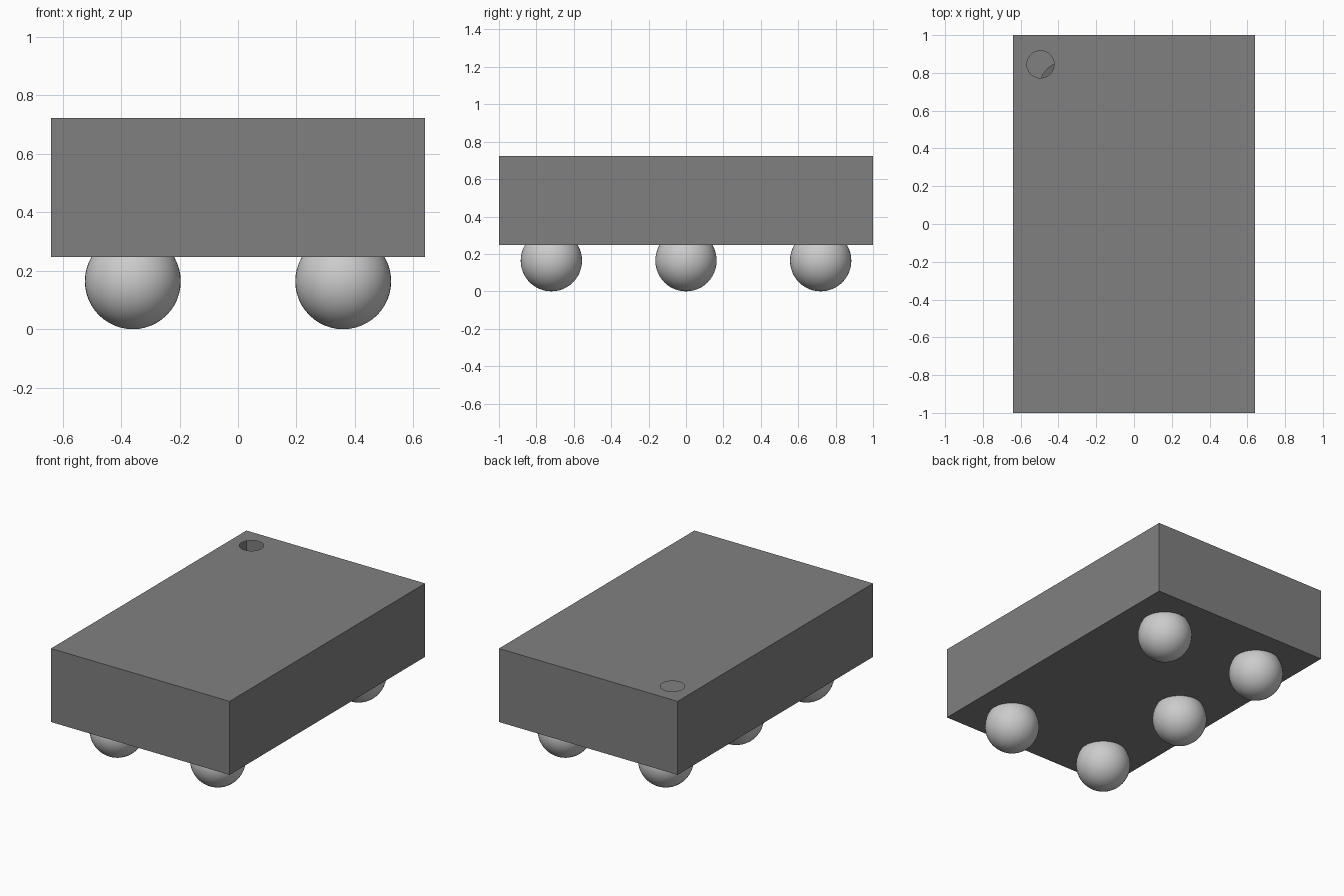
import bpy, bmesh, math
from mathutils import Matrix, Vector

if "Cube" in bpy.data.objects:
    bpy.data.objects.remove(bpy.data.objects["Cube"], do_unlink=True)

HX, HY = 0.64, 1.0            # half width and half length of the package
Z0, Z1 = 0.247, 0.723         # underside and top of the package
R = 0.164                     # solder ball radius (centre is at z = R)
RIM = math.sqrt(R * R - (Z0 - R) ** 2)   # ball radius where it meets the underside
SEG = 48
BALLS = {                     # the centre left position is empty
    "front_right": (-0.36, -0.72), "front_left": (0.36, -0.72),
    "middle_right": (-0.36, 0.0),
    "back_right": (-0.36, 0.72), "back_left": (0.36, 0.72),
}
MARKER = (-0.495, 0.845, 0.072)          # round pin-one opening in the top


def material(name, v):
    m = bpy.data.materials.new(name)
    m.use_nodes = True
    m.diffuse_color = (v, v, v, 1)
    m.node_tree.nodes["Principled BSDF"].inputs["Base Color"].default_value = (v, v, v, 1)
    return m


def make_object(name, bm, mat):
    me = bpy.data.meshes.new(name)
    bm.to_mesh(me)
    bm.free()
    me.materials.append(mat)
    ob = bpy.data.objects.new(name, me)
    bpy.context.collection.objects.link(ob)
    return ob


def loop_edges(bm, points):
    vs = [bm.verts.new(p) for p in points]
    return vs, [bm.edges.new((vs[i - 1], vs[i])) for i in range(len(vs))]


def plate(bm, z, holes, normal):
    """Rectangle pierced by round holes; returns its corner vertices."""
    corners, edges = loop_edges(
        bm, [(-HX, -HY, z), (HX, -HY, z), (HX, HY, z), (-HX, HY, z)])
    for x, y, r in holes:
        angles = [2 * math.pi * i / SEG for i in range(SEG)]
        edges += loop_edges(
            bm, [(x + r * math.cos(a), y + r * math.sin(a), z) for a in angles])[1]
    res = bmesh.ops.triangle_fill(bm, use_beauty=True, edges=edges, normal=normal)
    for f in res["geom"]:
        if isinstance(f, bmesh.types.BMFace):
            f.normal_update()
            if f.normal.dot(Vector(normal)) < 0:
                f.normal_flip()
    return corners


dark = material("dark_grey_plastic", 0.216)
light = material("light_grey_solder", 0.6)

# Hollow package: pierced underside, top with the marker opening, four walls
bm = bmesh.new()
low = plate(bm, Z0, [(x, y, RIM) for x, y in BALLS.values()], (0, 0, -1))
high = plate(bm, Z1, [MARKER], (0, 0, 1))
for i in range(4):
    bm.faces.new((low[i - 1], low[i], high[i], high[i - 1]))
make_object("package_body", bm, dark)

# Solder balls, open where they join the underside
for place, (x, y) in BALLS.items():
    bm = bmesh.new()
    bmesh.ops.create_uvsphere(bm, u_segments=SEG, v_segments=SEG // 2, radius=R,
                              matrix=Matrix.Translation((x, y, R)))
    bmesh.ops.bisect_plane(bm, geom=bm.verts[:] + bm.edges[:] + bm.faces[:],
                           plane_co=(0, 0, Z0), plane_no=(0, 0, 1), clear_outer=True)
    for f in bm.faces:
        f.smooth = True
    make_object("solder_ball_" + place, bm, light)
